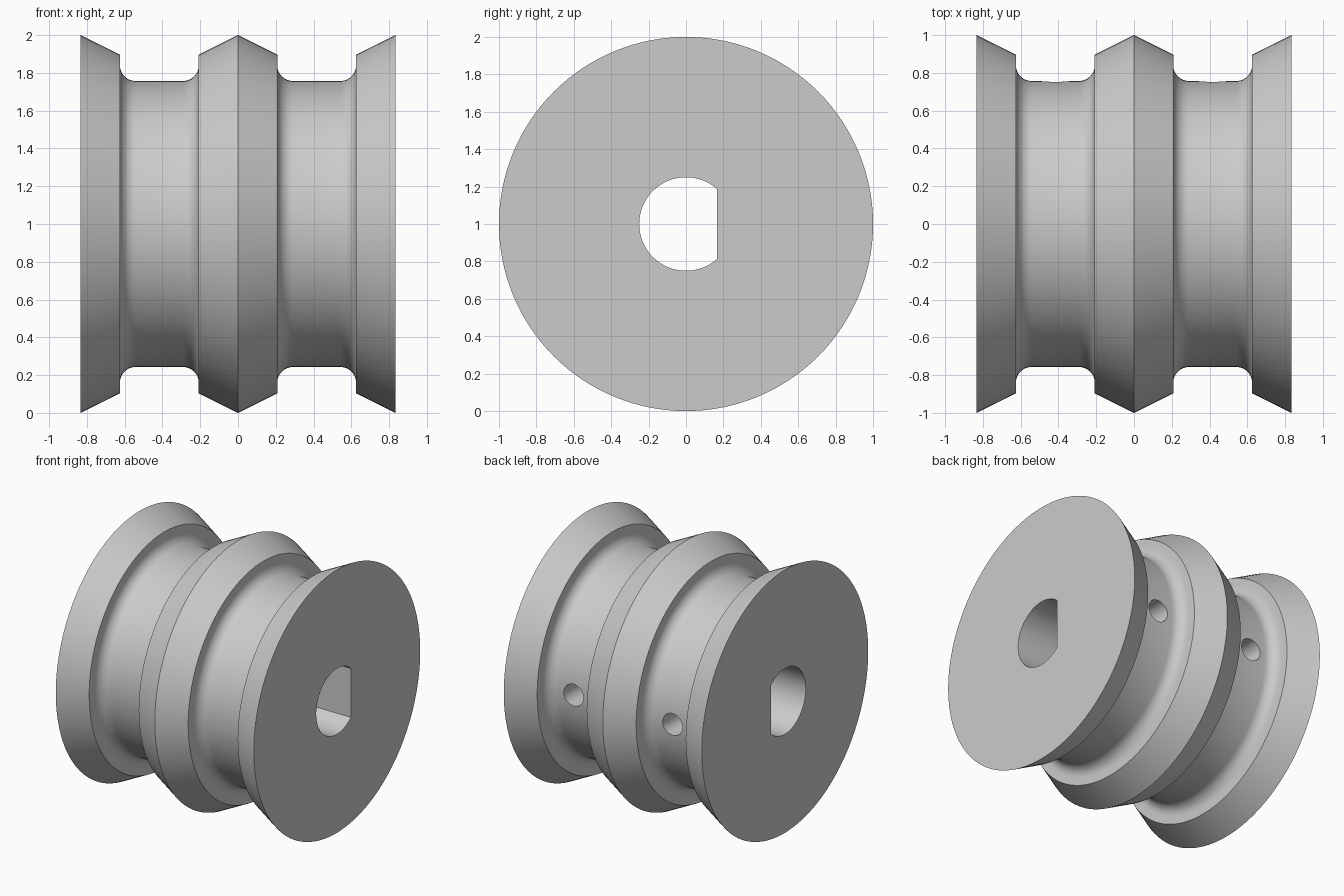
import bpy, bmesh, math
from mathutils import Matrix, Vector

if "Cube" in bpy.data.objects:
    bpy.data.objects.remove(bpy.data.objects["Cube"])

HALF = 0.833             # half length along the axle
WALL_IN, WALL_OUT = 0.208, 0.625   # groove side walls
RIM, LIP, GROOVE = 1.0, 0.896, 0.757
FILLET = 0.083
AXIS = Vector((0, 0, 1))

grey = bpy.data.materials.new("plain grey")
grey.use_nodes = True
colour = (0.6, 0.6, 0.6, 1)
grey.diffuse_color = colour
grey.node_tree.nodes["Principled BSDF"].inputs["Base Color"].default_value = colour


def make_object(name, bm):
    bmesh.ops.recalc_face_normals(bm, faces=bm.faces)
    mesh = bpy.data.meshes.new(name)
    bm.to_mesh(mesh)
    bm.free()
    mesh.materials.append(grey)
    obj = bpy.data.objects.new(name, mesh)
    bpy.context.collection.objects.link(obj)
    return obj


def fillet(cx, start):
    """Quarter round in a groove corner, as (x, radius) points."""
    steps = 8
    angles = [math.radians(start + 90 * i / steps) for i in range(steps + 1)]
    return [(cx + FILLET * math.cos(a), GROOVE + FILLET + FILLET * math.sin(a))
            for a in angles]


# Half profile of the spool, mirrored to give the other groove
right = [(WALL_IN, LIP)]
right += fillet(WALL_IN + FILLET, 180)
right += fillet(WALL_OUT - FILLET, 270)
right += [(WALL_OUT, LIP), (HALF, RIM), (HALF, 0)]
profile = [(-x, r) for x, r in reversed(right)] + [(0, RIM)] + right

# Spool body: profile turned about the axle
bm = bmesh.new()
verts = [bm.verts.new((x, 0, 1 + r)) for x, r in profile]
edges = [bm.edges.new(pair) for pair in zip(verts, verts[1:])]
bmesh.ops.spin(bm, geom=verts + edges, cent=AXIS, axis=(1, 0, 0),
               angle=math.tau, steps=128, use_duplicate=False)
bmesh.ops.remove_doubles(bm, verts=bm.verts, dist=1e-4)
bmesh.ops.dissolve_limit(bm, angle_limit=0.001, verts=bm.verts, edges=bm.edges)
spool = make_object("spool_body", bm)

# D-shaped axle bore
BORE, FLAT = 0.25, 0.167
corner = math.acos(FLAT / BORE)
bm = bmesh.new()
count = 64
ring = []
for i in range(count + 1):
    a = corner + (math.tau - 2 * corner) * i / count
    ring.append(bm.verts.new((-1, BORE * math.cos(a), 1 + BORE * math.sin(a))))
face = bm.faces.new(ring)
end = bmesh.ops.extrude_face_region(bm, geom=[face])["geom"]
bmesh.ops.translate(bm, vec=(2, 0, 0),
                    verts=[v for v in end if isinstance(v, bmesh.types.BMVert)])
cutters = [make_object("bore_cutter", bm)]

# Set screw holes, from the back of each groove into the bore
for side, name in ((-1, "right"), (1, "left")):
    bm = bmesh.new()
    place = (Matrix.Translation((side * (WALL_IN + WALL_OUT) / 2, 0.5, 1))
             @ Matrix.Rotation(math.pi / 2, 4, "X"))
    bmesh.ops.create_cone(bm, cap_ends=True, segments=40, radius1=0.083,
                          radius2=0.083, depth=0.9, matrix=place)
    cutters.append(make_object(name + "_screw_hole_cutter", bm))

# Cut the openings, then discard the cutters
bpy.context.view_layer.objects.active = spool
spool.select_set(True)
for cutter in cutters:
    cutter.hide_render = True
    cut = spool.modifiers.new(cutter.name, "BOOLEAN")
    cut.operation = "DIFFERENCE"
    cut.solver = "EXACT"
    cut.object = cutter
    bpy.ops.object.modifier_apply(modifier=cut.name)
    bpy.data.objects.remove(cutter)

bpy.ops.object.shade_smooth_by_angle(angle=math.radians(30))
